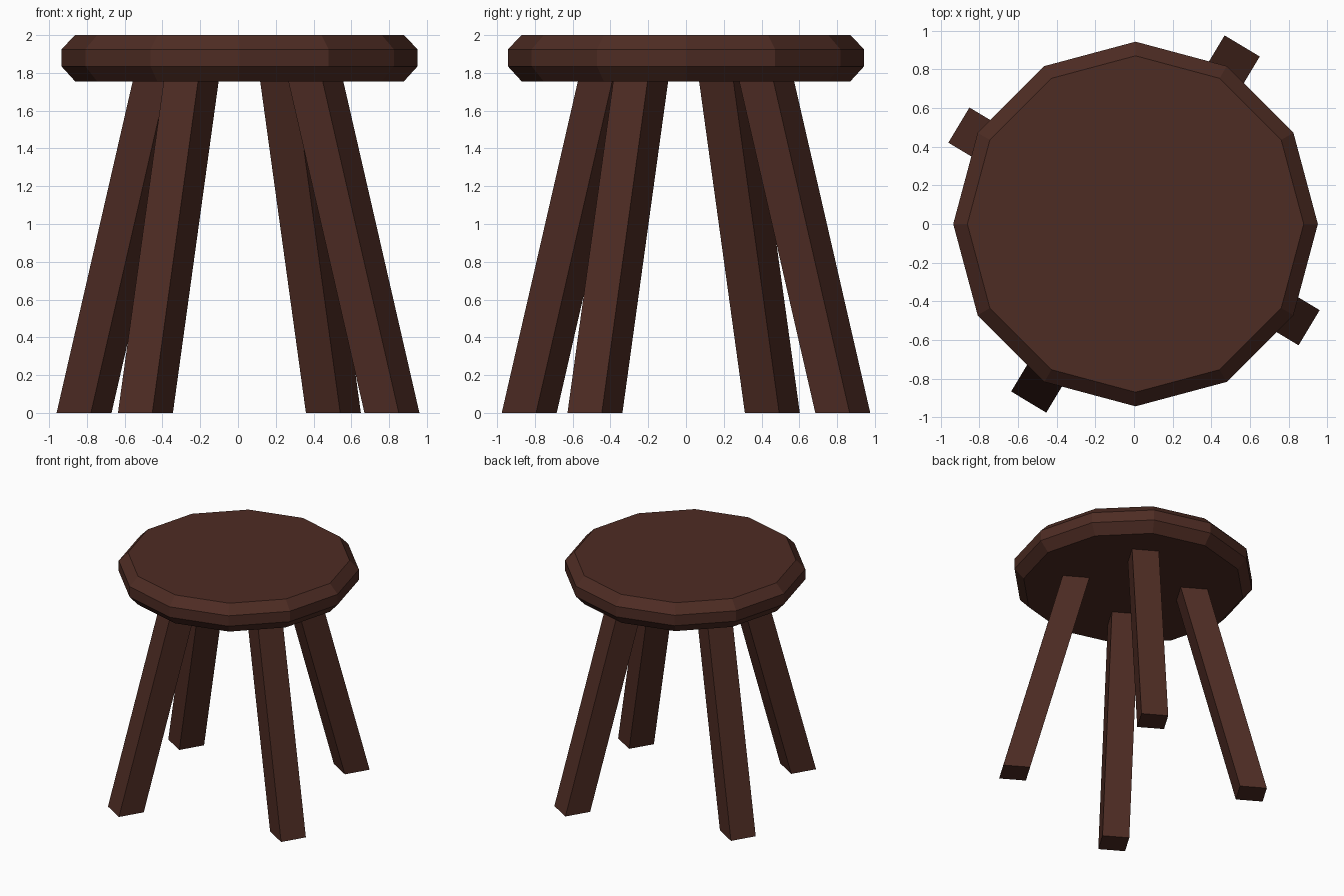
import bpy, bmesh, math
from mathutils import Matrix, Vector

if "Cube" in bpy.data.objects:
    bpy.data.objects.remove(bpy.data.objects["Cube"])

# One dark wood colour
COLOUR = (0.076, 0.025, 0.017, 1)
wood = bpy.data.materials.new("dark_brown_wood")
wood.use_nodes = True
wood.diffuse_color = COLOUR
wood.node_tree.nodes["Principled BSDF"].inputs["Base Color"].default_value = COLOUR


def add_object(name, bm):
    bmesh.ops.recalc_face_normals(bm, faces=bm.faces)
    mesh = bpy.data.meshes.new(name)
    bm.to_mesh(mesh)
    bm.free()
    mesh.materials.append(wood)
    obj = bpy.data.objects.new(name, mesh)
    bpy.context.collection.objects.link(obj)
    return obj


def loft(name, rings):
    """Solid through matching rings of points, capped at both ends."""
    bm = bmesh.new()
    loops = [[bm.verts.new(p) for p in ring] for ring in rings]
    n = len(loops[0])
    for low, high in zip(loops, loops[1:]):
        for i in range(n):
            j = (i + 1) % n
            bm.faces.new((low[i], low[j], high[j], high[i]))
    bm.faces.new(loops[0])
    bm.faces.new(loops[-1])
    return add_object(name, bm)


# Twelve-sided seat with chamfered rims
SIDES = 12
SEAT_X = 0.008


def seat_ring(radius, z):
    angles = [math.tau * i / SIDES for i in range(SIDES)]
    return [(SEAT_X + radius * math.cos(a), radius * math.sin(a), z) for a in angles]


profile = [(0.87, 1.755), (0.943, 1.835), (0.943, 1.925), (0.87, 2.0)]
loft("seat", [seat_ring(r, z) for r, z in profile])

# Four splayed square legs, cut level at the floor and set into the seat
HALF = 0.106
LEAN = 0.47 / 1.755
TOP = 1.85
ANGLE = 59
feet = [
    ("back_left_leg", (0.505, 0.83)),
    ("back_right_leg", (-0.815, 0.457)),
    ("front_right_leg", (-0.49, -0.83)),
    ("front_left_leg", (0.815, -0.482)),
]
for k, (name, (x, y)) in enumerate(feet):
    turn = Matrix.Rotation(math.radians(ANGLE + 90 * k), 3, 'Z')
    foot = Vector((x, y, 0))
    head = foot + turn @ Vector((-LEAN * TOP, 0, TOP))
    corners = [turn @ Vector((sx * HALF, sy * HALF, 0))
               for sx, sy in ((-1, -1), (1, -1), (1, 1), (-1, 1))]
    loft(name, [[end + c for c in corners] for end in (foot, head)])
